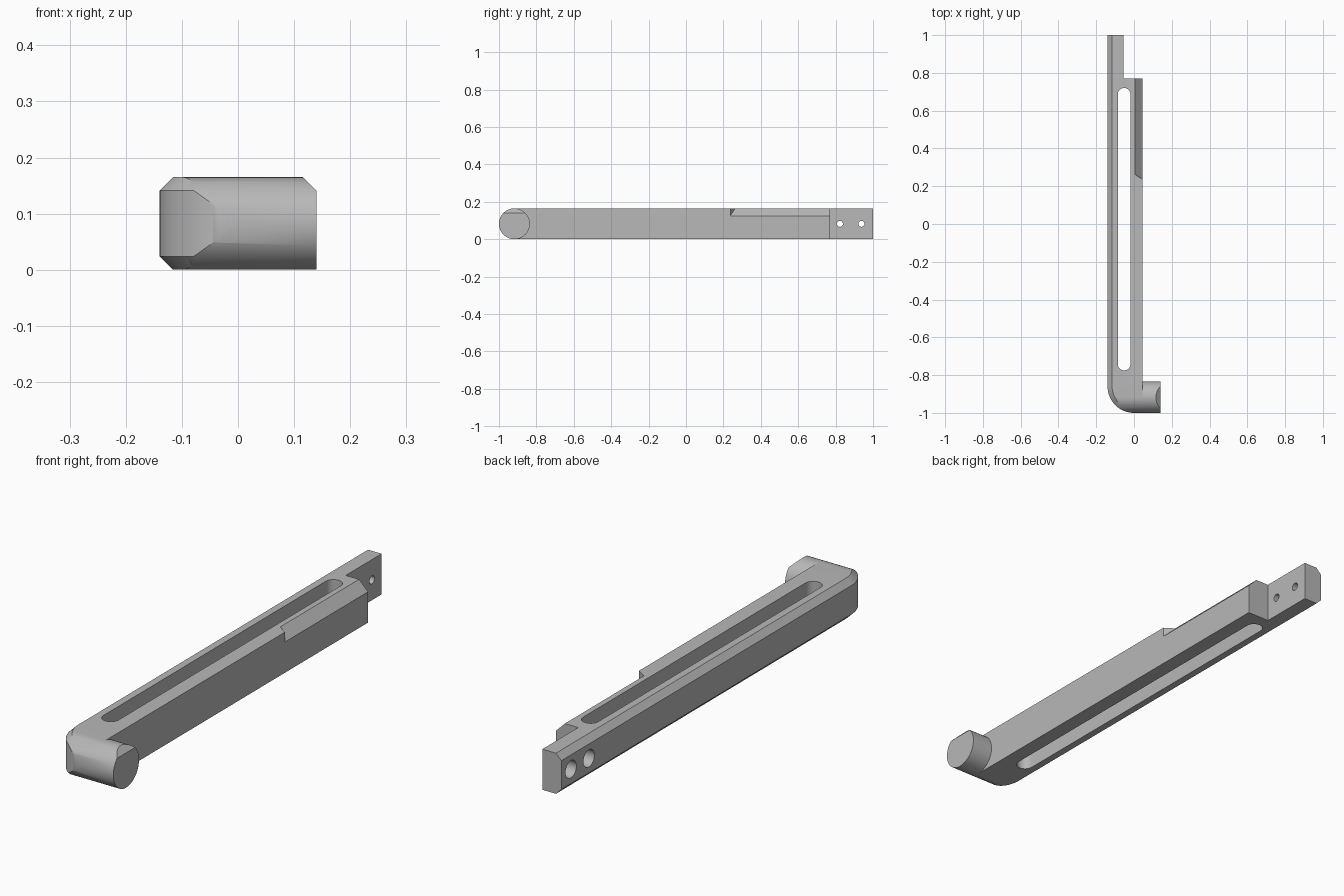
import bpy, bmesh
from math import sin, cos, pi

cube = bpy.data.objects.get("Cube")
if cube:
    bpy.data.objects.remove(cube)

H = 0.165            # height of the bar
R = H / 2            # radius of the rounded foot
FOOT_Y = -1 + R      # axis of the foot
LEFT, INNER, TONGUE, FOOT_END = -0.14, 0.045, -0.055, 0.14

grey = bpy.data.materials.new("plain grey")
grey.use_nodes = True
color = (0.48, 0.48, 0.48, 1)
grey.diffuse_color = color
grey.node_tree.nodes["Principled BSDF"].inputs["Base Color"].default_value = color


def arc(cx, cy, r, start, end, steps):
    """Points along a circular arc, angles in units of pi."""
    angles = [pi * (start + (end - start) * i / steps) for i in range(steps + 1)]
    return [(cx + r * cos(a), cy + r * sin(a)) for a in angles]


def prism(name, points, axis, low, high):
    """Extrude a 2D outline along an axis."""
    place = {"x": lambda p, t: (t, p[0], p[1]),
             "y": lambda p, t: (p[0], t, p[1]),
             "z": lambda p, t: (p[0], p[1], t)}[axis]
    bm = bmesh.new()
    ends = [[bm.verts.new(place(p, t)) for p in points] for t in (low, high)]
    bm.faces.new(ends[0])
    bm.faces.new(ends[1])
    n = len(points)
    for i in range(n):
        j = (i + 1) % n
        bm.faces.new((ends[0][i], ends[0][j], ends[1][j], ends[1][i]))
    bmesh.ops.recalc_face_normals(bm, faces=bm.faces)
    mesh = bpy.data.meshes.new(name)
    bm.to_mesh(mesh)
    bm.free()
    mesh.materials.append(grey)
    obj = bpy.data.objects.new(name, mesh)
    bpy.context.collection.objects.link(obj)
    return obj


def cut(cutter):
    """Subtract a cutter from the arm, then discard it."""
    cutter.hide_render = True
    mod = arm.modifiers.new("cut", "BOOLEAN")
    mod.operation, mod.solver, mod.object = "DIFFERENCE", "EXACT", cutter
    bpy.context.view_layer.objects.active = arm
    bpy.ops.object.modifier_apply(modifier=mod.name)
    bpy.data.objects.remove(cutter)


# L-shaped arm with a rounded outer corner and a narrow tongue
outline = [(LEFT, 1), (TONGUE, 1), (TONGUE, 0.77), (INNER, 0.77), (INNER, -0.8),
           (FOOT_END, -0.8), (FOOT_END, -1)]
outline += arc(0, -0.86, 0.14, 1.5, 1, 24)
arm = prism("slotted_arm", outline, "z", 0, H)

# Chamfer along the outer side, round the corner
bm = bmesh.new()
bm.from_mesh(arm.data)


def on_outer_side(v):
    return v.co.x < LEFT + 0.001 or v.co.y < -0.999 or (v.co.x < 0.001 and v.co.y < -0.85)


edges = [e for e in bm.edges if all(on_outer_side(v) for v in e.verts)
         and abs(e.verts[0].co.z - e.verts[1].co.z) < 0.001]
bmesh.ops.bevel(bm, geom=edges, offset=0.024, segments=1, affect="EDGES")
bm.to_mesh(arm.data)
bm.free()

# Round the front of the arm, then the back of the foot
for name, side, start, low in (("front_rounding", -1, 1.5, -0.3), ("foot_rounding", 1, -0.5, INNER)):
    far = FOOT_Y + side * 0.25
    curve = arc(FOOT_Y, R, R, start, start - side * -1 if side > 0 else start - 1, 41)
    if side > 0:
        box = [(FOOT_Y, 0.3), (far, 0.3), (far, -0.1), (FOOT_Y, -0.1)]
    else:
        box = [(FOOT_Y, 0.3), (far, 0.3), (far, -0.1), (FOOT_Y, -0.1)]
    cut(prism(name, curve + box, "x", low, 0.3))

# Slanted top of the foot's free end
cut(prism("foot_end_chamfer", [(0.1, 0.181), (0.2, 0.181), (0.2, 0.081)], "y", -1.1, -0.75))

# Long slot through the arm
SLOT_X, SLOT_R = -0.052, 0.034
slot = arc(SLOT_X, 0.72 - SLOT_R, SLOT_R, 0, 1, 16) + arc(SLOT_X, -0.775 + SLOT_R, SLOT_R, 1, 2, 16)
cut(prism("slot", slot, "z", -0.1, 0.3))

# Bevelled ledge on the inner top edge, with an angled stop
ledge = prism("ledge", [(-0.015, 0.185), (0.065, 0.105), (0.065, 0.185)], "y", 0.2, 0.9)
for v in ledge.data.vertices:
    if v.co.y < 0.5:
        v.co.y = 0.237 + (INNER - v.co.x) * 0.65
cut(ledge)

# Screw holes in the tongue, counterbored from the outer side
for y in (0.823, 0.938):
    cut(prism("screw_hole", arc(y, R, 0.016, 0, 1.9375, 31), "x", -0.3, 0.1))
    cut(prism("counterbore", arc(y, R, 0.035, 0, 1.9375, 31), "x", -0.3, LEFT + 0.045))

bpy.ops.object.select_all(action="DESELECT")
arm.select_set(True)
bpy.context.view_layer.objects.active = arm
bpy.ops.object.shade_smooth_by_angle(angle=pi / 6)
